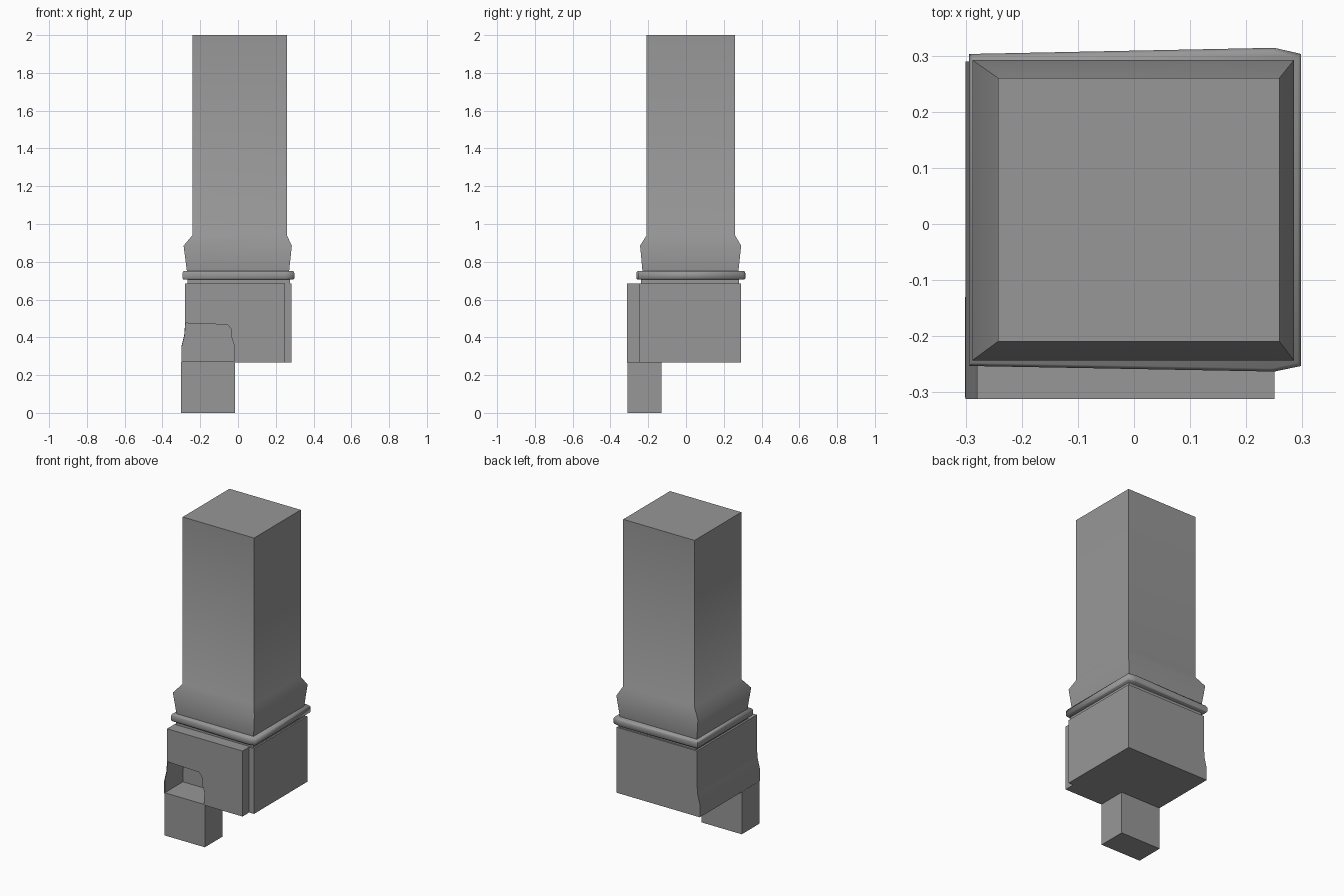
import bpy
import bmesh
from math import radians

if "Cube" in bpy.data.objects:
    bpy.data.objects.remove(bpy.data.objects["Cube"])

grey = bpy.data.materials.new("dark_grey")
grey.diffuse_color = (0.31, 0.31, 0.31, 1)
grey.use_nodes = True
grey.node_tree.nodes["Principled BSDF"].inputs["Base Color"].default_value = grey.diffuse_color


def loft(name, rings, smooth=0):
    """Skin a stack of equal-length 3D rings and cap both ends."""
    bm = bmesh.new()
    loops = [[bm.verts.new(p) for p in ring] for ring in rings]
    n = len(loops[0])
    for a, b in zip(loops, loops[1:]):
        for i in range(n):
            j = (i + 1) % n
            bm.faces.new((a[i], a[j], b[j], b[i]))
    bm.faces.new(loops[0][::-1])
    bm.faces.new(loops[-1])
    bmesh.ops.recalc_face_normals(bm, faces=bm.faces)
    mesh = bpy.data.meshes.new(name)
    bm.to_mesh(mesh)
    bm.free()
    mesh.materials.append(grey)
    obj = bpy.data.objects.new(name, mesh)
    bpy.context.collection.objects.link(obj)
    if smooth:
        smooth_by_angle(obj, smooth)
    return obj


def smooth_by_angle(obj, degrees):
    bpy.ops.object.select_all(action="DESELECT")
    obj.select_set(True)
    bpy.context.view_layer.objects.active = obj
    bpy.ops.object.shade_smooth_by_angle(angle=radians(degrees))


def rect(x0, x1, y0, y1, z):
    return [(x0, y0, z), (x1, y0, z), (x1, y1, z), (x0, y1, z)]


# Square shaft with the flared foot
loft("shaft", [
    rect(-0.27, 0.27, -0.23, 0.277, 0.745),
    rect(-0.288, 0.285, -0.243, 0.292, 0.885),
    rect(-0.242, 0.259, -0.209, 0.26, 0.94),
    rect(-0.242, 0.259, -0.209, 0.26, 2.0),
], smooth=48)

# Collar: slightly skewed six-sided plan with bevelled rim
plan = [(-0.294, -0.253), (0.25, -0.263), (0.298, -0.253),
        (0.298, 0.303), (0.25, 0.314), (-0.294, 0.303)]


def collar_ring(s, z):
    return [(x * s, 0.025 + (y - 0.025) * s, z) for x, y in plan]


loft("collar", [collar_ring(0.98, 0.705), collar_ring(1, 0.713),
                collar_ring(1, 0.741), collar_ring(0.98, 0.751)], smooth=65)

# Recessed neck between the collar and the block
loft("neck", [rect(-0.268, 0.274, -0.238, 0.281, z) for z in (0.68, 0.71)])

# Block with front slab; the left wall bulges near the bottom
wall = [(-0.3, 0.268), (-0.3, 0.35), (-0.285, 0.41), (-0.28, 0.475), (-0.28, 0.684)]
block = loft("block", [
    [(x, -0.312, z), (0.25, -0.312, z), (0.25, -0.245, z),
     (0.284, -0.245, z), (0.284, 0.29, z), (x, 0.29, z)] for x, z in wall])

# Open pocket in the lower left of the slab
outline = [(-0.296, 0.273), (-0.02, 0.273), (-0.018, 0.35), (-0.034, 0.40),
           (-0.034, 0.44), (-0.055, 0.467), (-0.276, 0.475),
           (-0.281, 0.41), (-0.296, 0.35)]
cutter = loft("pocket_cutter", [[(x, y, z) for x, z in outline] for y in (-0.4, -0.13)])
cutter.hide_render = True
mod = block.modifiers.new("pocket", "BOOLEAN")
mod.operation = "DIFFERENCE"
mod.solver = "EXACT"
mod.object = cutter
bpy.context.view_layer.objects.active = block
bpy.ops.object.modifier_apply(modifier=mod.name)
bpy.data.objects.remove(cutter)
smooth_by_angle(block, 30)

# Peg below the pocket
loft("peg", [rect(-0.301, -0.017, -0.309, -0.13, z) for z in (0, 0.27)])
